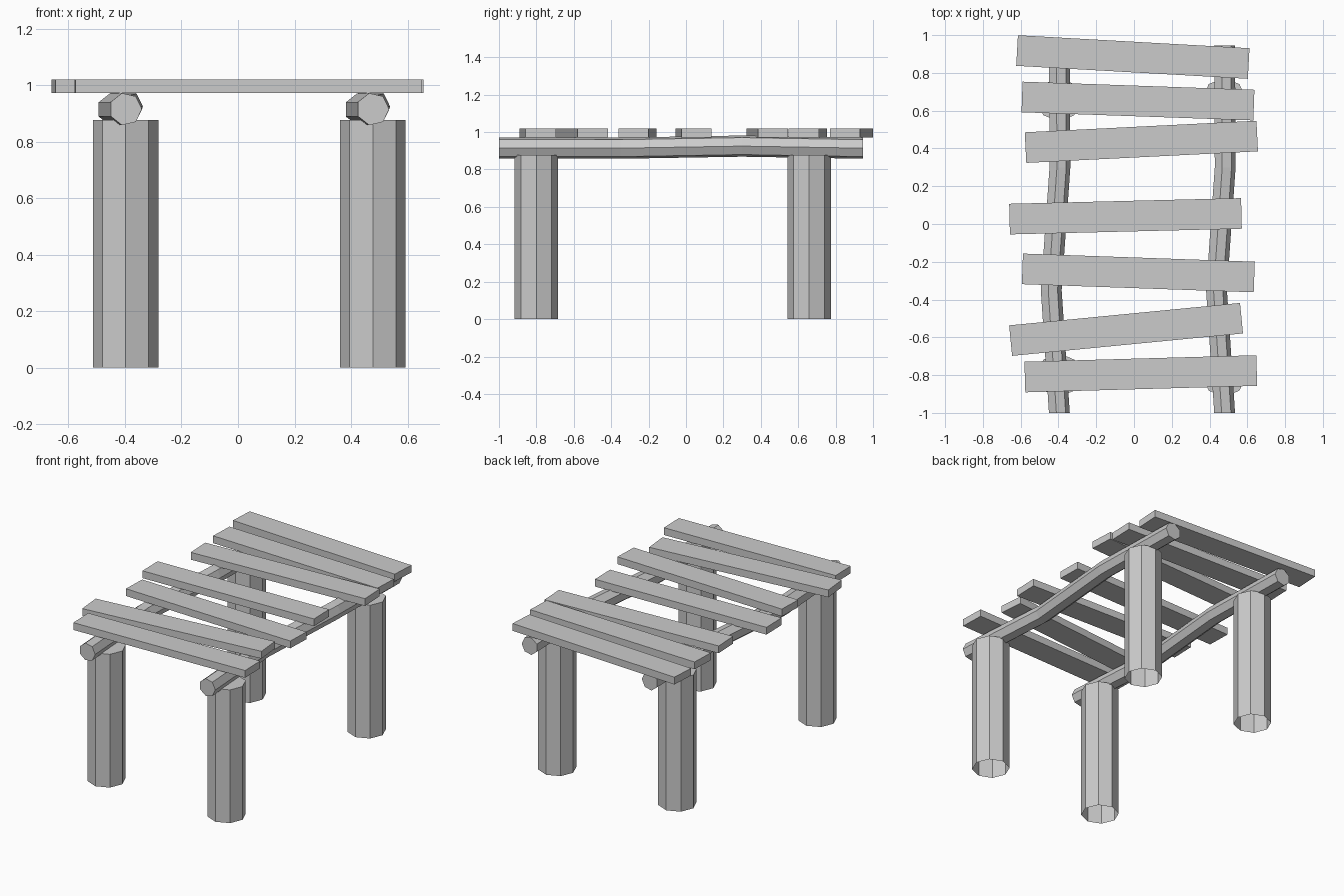
import bpy, bmesh
from math import cos, sin, pi, radians

if "Cube" in bpy.data.objects:
    bpy.data.objects.remove(bpy.data.objects["Cube"])


def loft(name, rings, cap_start=True, cap_end=True):
    """Skin a list of point rings into a tube, with optional end caps."""
    bm = bmesh.new()
    loops = [[bm.verts.new(p) for p in ring] for ring in rings]
    n = len(loops[0])
    for a, b in zip(loops, loops[1:]):
        for i in range(n):
            j = (i + 1) % n
            bm.faces.new((a[i], a[j], b[j], b[i]))
    if cap_start:
        bm.faces.new(loops[0][::-1])
    if cap_end:
        bm.faces.new(loops[-1])
    bmesh.ops.recalc_face_normals(bm, faces=bm.faces)
    mesh = bpy.data.meshes.new(name)
    bm.to_mesh(mesh)
    bm.free()
    obj = bpy.data.objects.new(name, mesh)
    bpy.context.collection.objects.link(obj)
    return obj


def circle(n, r):
    return [(r * cos(2 * pi * i / n), r * sin(2 * pi * i / n)) for i in range(n)]


sides = {"left": -0.398, "right": 0.477}

# Octagonal posts, open underneath
for side, x in sides.items():
    for end, y in (("front", -0.80), ("back", 0.658)):
        loft(f"{end}_{side}_post",
             [[(x + u, y + v, z) for u, v in circle(8, 0.116)] for z in (0, 0.877)],
             cap_start=False)

# Slightly crooked seven-sided rails: (x shift, y, z) along the path
path = [(0, -1.0, 0.915), (-0.043, -0.35, 0.914), (0.003, 0.30, 0.925), (0, 0.945, 0.914)]
for side, x in sides.items():
    loft(f"{side}_rail",
         [[(x + dx + u, y, z + v) for u, v in circle(7, 0.058)] for dx, y, z in path])

# Loose deck planks: centre x, centre y, turn in degrees
planks = [(-0.006, 0.884, -3.2), (0.021, 0.651, -2.0), (0.039, 0.435, 2.85),
          (-0.045, 0.041, 1.4), (0.023, -0.259, -2.0), (-0.042, -0.558, 5.55),
          (0.036, -0.793, 1.6)]
hx, hy = 0.614, 0.081
for i, (x, y, turn) in enumerate(planks, 1):
    plank = loft(f"deck_plank_{i}",
                 [[(-hx, -hy, z), (hx, -hy, z), (hx, hy, z), (-hx, hy, z)]
                  for z in (-0.024, 0.024)])
    plank.location = (x, y, 0.996)
    plank.rotation_euler.z = radians(turn)
